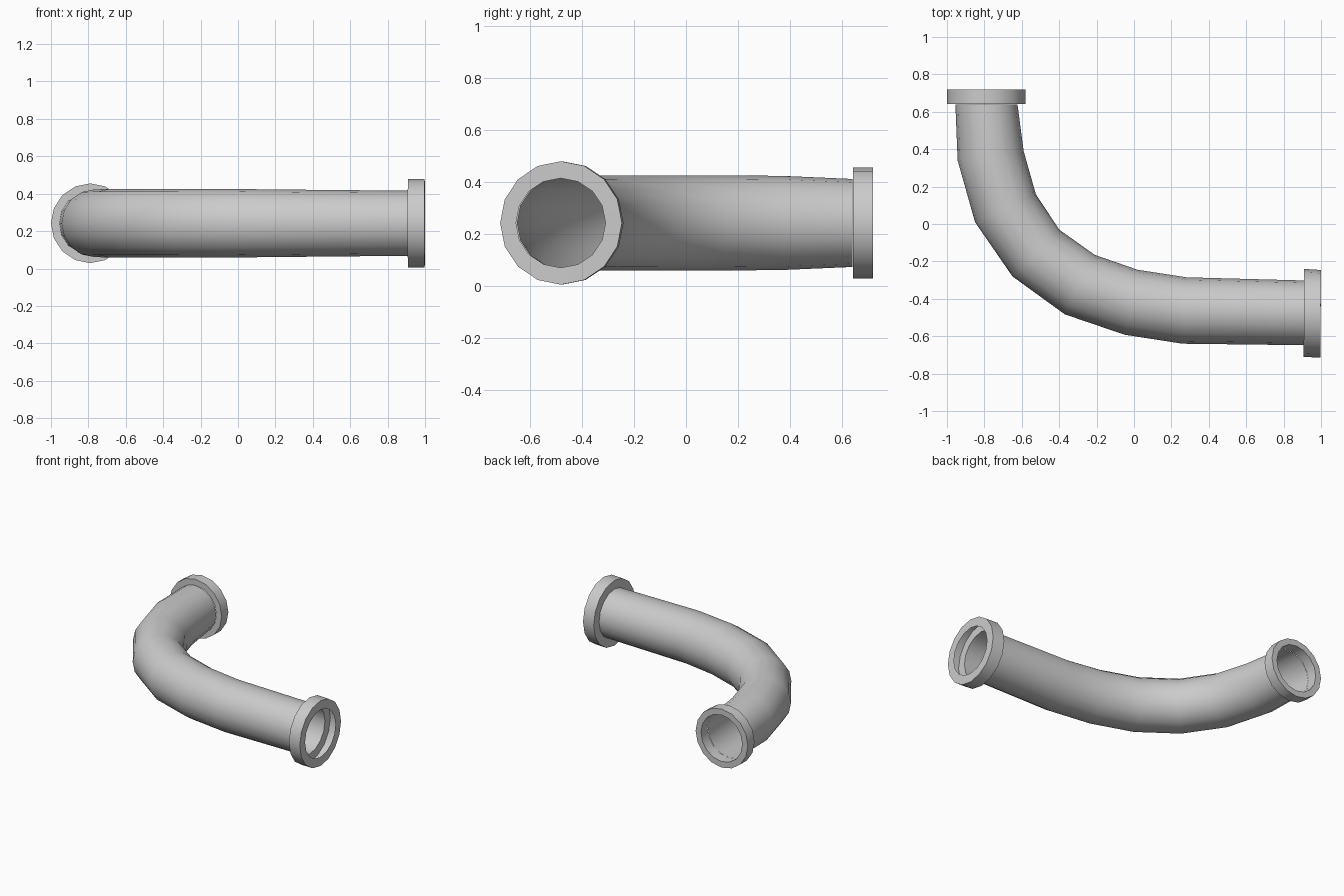
import bpy, bmesh
from math import sin, cos, pi, radians
from mathutils import Vector

if "Cube" in bpy.data.objects:
    bpy.data.objects.remove(bpy.data.objects["Cube"])

SIDES = 16
Z = 0.242


def ring(bm, outer, inner, height):
    """Elliptical loop spanning two plan points, with its own half-height."""
    o, i = Vector((*outer, Z)), Vector((*inner, Z))
    mid, half = (o + i) / 2, (o - i) / 2
    return [bm.verts.new(mid + half * cos(a) + Vector((0, 0, height * sin(a))))
            for a in (2 * pi * k / SIDES for k in range(SIDES))]


def skin(name, sections, closed=False):
    """Join consecutive loops with quads into one smooth-shaded object."""
    bm = bmesh.new()
    loops = [ring(bm, *s) for s in sections]
    pairs = list(zip(loops, loops[1:]))
    if closed:
        pairs.append((loops[-1], loops[0]))
    for a, b in pairs:
        for k in range(SIDES):
            n = (k + 1) % SIDES
            bm.faces.new((a[k], a[n], b[n], b[k]))
    bmesh.ops.recalc_face_normals(bm, faces=bm.faces)
    mesh = bpy.data.meshes.new(name)
    bm.to_mesh(mesh)
    bm.free()
    obj = bpy.data.objects.new(name, mesh)
    bpy.context.collection.objects.link(obj)
    bpy.ops.object.select_all(action='DESELECT')
    obj.select_set(True)
    bpy.context.view_layer.objects.active = obj
    bpy.ops.object.shade_smooth_by_angle(angle=radians(40))
    return obj


# Bent thin-walled pipe: outside point, inside point, half-height
skin("bent_pipe", [
    ((0.91, -0.648), (0.91, -0.302), 0.174),
    ((0.26, -0.64), (0.28, -0.285), 0.18),
    ((-0.05, -0.592), (0.02, -0.245), 0.183),
    ((-0.37, -0.483), (-0.21, -0.165), 0.183),
    ((-0.65, -0.28), (-0.40, -0.03), 0.183),
    ((-0.85, 0.01), (-0.525, 0.16), 0.183),
    ((-0.943, 0.34), (-0.59, 0.39), 0.181),
    ((-0.955, 0.64), (-0.623, 0.64), 0.169),
])

# Right flange: hollow collar, open on its inner side
skin("right_flange", [
    ((0.908, -0.648), (0.91, -0.302), 0.174),
    ((0.907, -0.711), (0.91, -0.24), 0.237),
    ((0.996, -0.714), (1.0, -0.246), 0.237),
    ((0.996, -0.653), (1.0, -0.309), 0.172),
])

# Back flange: solid collar with an inner wall
skin("back_flange", [
    ((-0.955, 0.642), (-0.623, 0.642), 0.169),
    ((-1.0, 0.642), (-0.58, 0.642), 0.213),
    ((-1.0, 0.718), (-0.58, 0.718), 0.213),
    ((-0.955, 0.718), (-0.623, 0.718), 0.169),
], closed=True)
